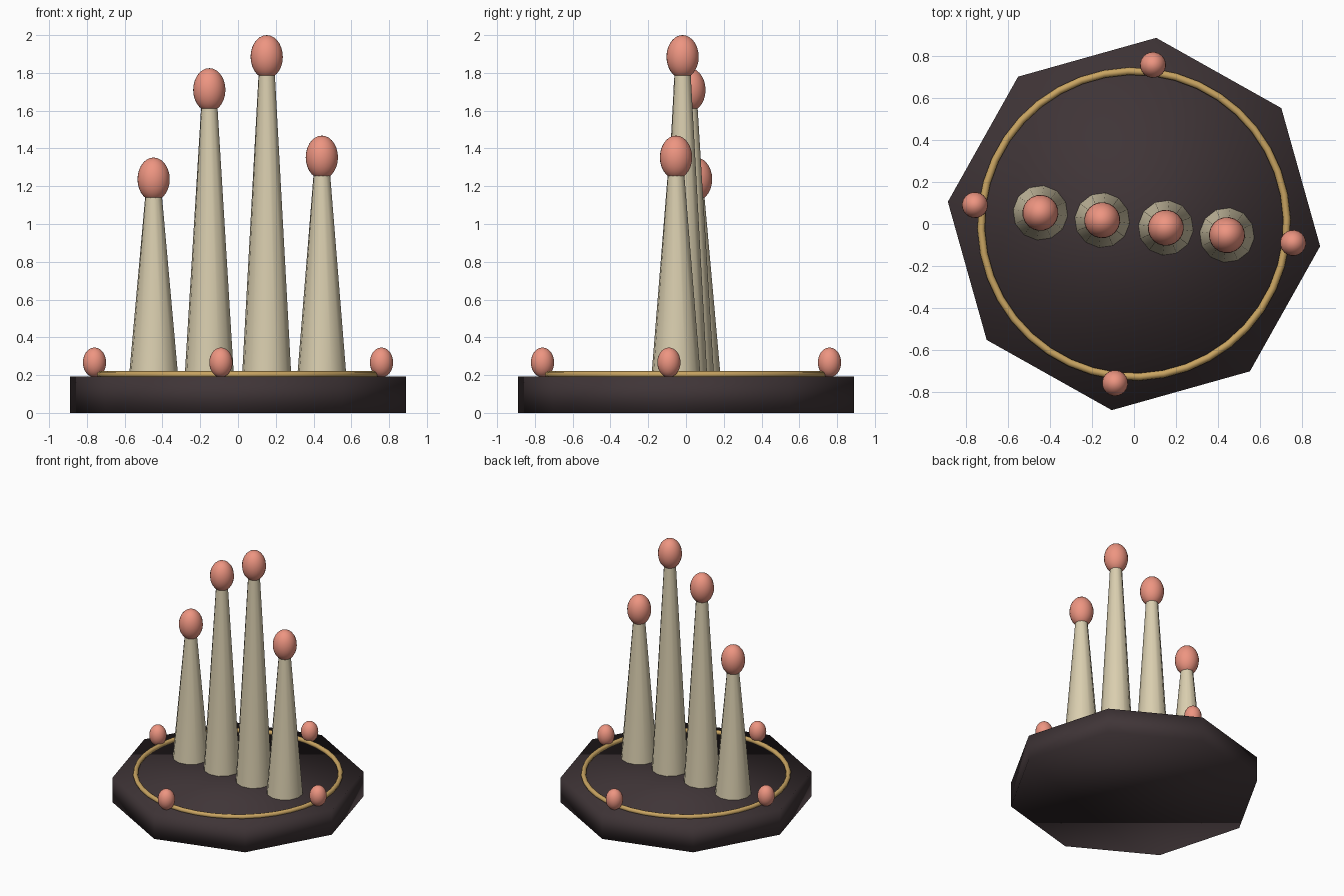
import bpy
from math import radians, cos, sin

if "Cube" in bpy.data.objects:
    bpy.data.objects.remove(bpy.data.objects["Cube"])

TURN = radians(-6.8)  # the whole model is turned slightly about z


def material(name, rgb):
    m = bpy.data.materials.new(name)
    m.diffuse_color = (*rgb, 1)
    m.use_nodes = True
    m.node_tree.nodes["Principled BSDF"].inputs["Base Color"].default_value = m.diffuse_color
    return m


dark = material("dark_base", (0.05, 0.035, 0.038))
cream = material("cream", (0.70, 0.62, 0.43))
coral = material("coral", (0.85, 0.30, 0.22))
gold = material("gold", (0.58, 0.37, 0.12))


def finish(name, mat):
    ob = bpy.context.object
    ob.name = name
    ob.data.materials.append(mat)
    bpy.ops.object.shade_smooth()
    return ob


def polar(radius, angle=0.0):
    return radius * cos(TURN + angle), radius * sin(TURN + angle)


def bead(name, x, y, z, width, height):
    bpy.ops.mesh.primitive_uv_sphere_add(segments=20, ring_count=14, radius=1,
                                         location=(x, y, z), rotation=(0, 0, TURN))
    ob = finish(name, coral)
    ob.scale = (width, width, height)


# Octagonal base
bpy.ops.mesh.primitive_cylinder_add(vertices=8, radius=0.895, depth=0.193,
                                    location=(0, 0, 0.0965), rotation=(0, 0, TURN))
finish("base", dark)

# Thin ring lying on the base
bpy.ops.mesh.primitive_torus_add(major_radius=0.73, minor_radius=0.018,
                                 major_segments=40, minor_segments=8,
                                 location=(0, 0, 0.203), rotation=(0, 0, TURN))
finish("rim_ring", gold)

# Row of tapered spires, each with an egg-shaped tip
FOOT = 0.18
for i, (offset, tip) in enumerate([(-0.45, 1.237), (-0.153, 1.71),
                                   (0.153, 1.885), (0.447, 1.353)], 1):
    x, y = polar(offset)
    top = tip - 0.05
    bpy.ops.mesh.primitive_cone_add(vertices=12, radius1=0.132, radius2=0.041,
                                    depth=top - FOOT, location=(x, y, (top + FOOT) / 2),
                                    rotation=(0, 0, TURN))
    finish(f"spire_{i}", cream)
    bpy.ops.object.shade_smooth_by_angle(angle=radians(40))
    bead(f"spire_tip_{i}", x, y, tip, 0.086, 0.115)

# Four small beads around the ring
for i in range(4):
    x, y = polar(0.765, radians(90 * i))
    bead(f"rim_bead_{i + 1}", x, y, 0.267, 0.062, 0.079)
